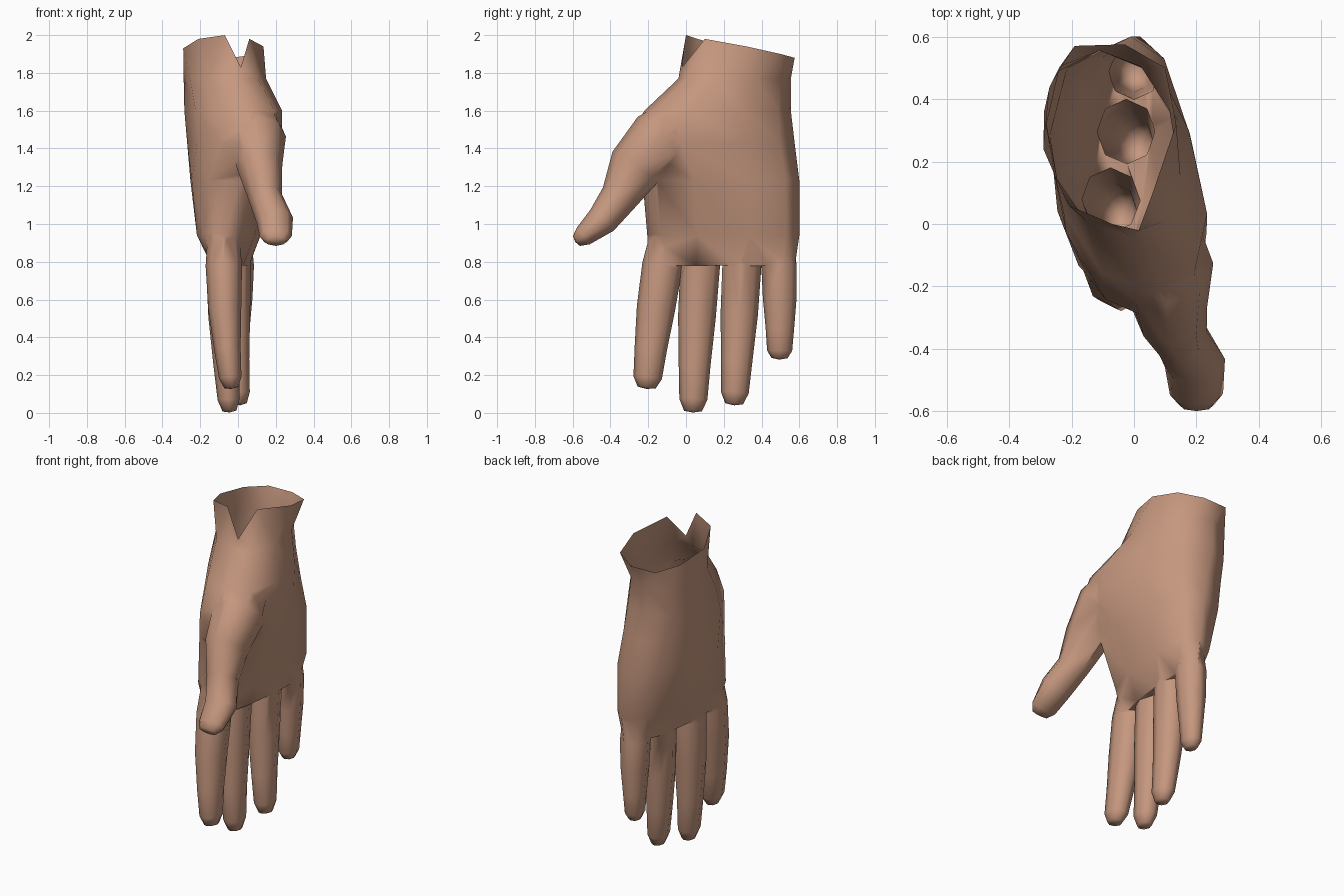
import bpy, bmesh, math
from mathutils import Vector

if "Cube" in bpy.data.objects:
    bpy.data.objects.remove(bpy.data.objects["Cube"])

skin = bpy.data.materials.new("skin")
skin.diffuse_color = (0.56, 0.31, 0.21, 1)
skin.use_nodes = True
skin.node_tree.nodes["Principled BSDF"].inputs["Base Color"].default_value = skin.diffuse_color


def loft(name, rings, start_tip, end_tip):
    """Skin a list of equal rings, closing both ends with fans."""
    bm = bmesh.new()
    vr = [[bm.verts.new(p) for p in r] for r in rings]
    n = len(vr[0])
    for a, b in zip(vr, vr[1:]):
        for i in range(n):
            j = (i + 1) % n
            bm.faces.new((a[i], a[j], b[j], b[i]))
    for ring, tip in ((vr[0], start_tip), (vr[-1], end_tip)):
        c = bm.verts.new(tip)
        for i in range(n):
            bm.faces.new((ring[i], ring[(i + 1) % n], c))
    bmesh.ops.recalc_face_normals(bm, faces=bm.faces)
    me = bpy.data.meshes.new(name)
    bm.to_mesh(me)
    bm.free()
    me.materials.append(skin)
    ob = bpy.data.objects.new(name, me)
    bpy.context.collection.objects.link(ob)
    return ob


def tube(name, path, sides=8):
    """Digit along a path of (x, y, z, radius across x, radius in the hand plane)."""
    pts = [Vector(p[:3]) for p in path]
    rings = []
    for i, p in enumerate(path):
        t = (pts[min(i + 1, len(pts) - 1)] - pts[max(i - 1, 0)]).normalized()
        u = Vector((1, 0, 0))
        u = (u - t * u.dot(t)).normalized()
        v = t.cross(u)
        rings.append([pts[i] + u * p[3] * math.cos(a) + v * p[4] * math.sin(a)
                      for a in (math.tau * k / sides for k in range(sides))])
    end = pts[-1] + (pts[-1] - pts[-2]).normalized() * 0.008
    return loft(name, rings, pts[0], end)


def finger(root_x, tip_x, root_y, mid_y, tip_y, tip_z, r):
    """Finger path bending from the knuckle to the tip, with a shared taper."""
    path = []
    for t, s in ((-.3, .85), (0, 1.02), (.35, .97), (.68, .82), (.92, .72), (1, .46)):
        y = (root_y * (1 - t) * (1 - 2 * t) + mid_y * 4 * t * (1 - t)
             + tip_y * t * (2 * t - 1))
        x = root_x + (tip_x - root_x) * t * abs(t)
        path.append((x, y, .78 + (tip_z - .78) * t, (.9 - .12 * max(t, 0)) * r * s, r * s))
    return path


# Torn wrist rim with a notch at the front
rim = [(.015, -.02, 1.83), (.06, .1, 1.98), (.135, .32, 1.94), (.1, .5, 1.9),
       (-.03, .575, 1.88), (-.19, .57, 1.88), (-.27, .44, 1.9), (-.29, .24, 1.93),
       (-.21, .06, 1.98), (-.07, 0, 2)]

# Palm sections: z, front y, back y, x at front, x at back, palm depth, back depth
sections = [(1.77, -.04, .555, -.01, -.11, .2, .22),
            (1.6, -.22, .555, .06, -.11, .24, .24),
            (1.43, -.32, .575, .09, -.06, .2, .27),
            (1.23, -.23, .6, .01, -.01, .17, .26),
            (.94, -.205, .6, -.07, .02, .135, .185),
            (.78, -.2, .58, -.075, .02, .075, .1)]
rings = [rim]
for z, y0, y1, x0, x1, hp, hb in sections:
    ring = []
    for k in range(10):
        a = math.tau * k / 10
        c, s = math.cos(a), math.sin(a)
        c = math.copysign(abs(c) ** 0.9, c)
        s = math.copysign(abs(s) ** 0.9, s)
        f = (1 - c) / 2
        ring.append((x0 + (x1 - x0) * f + s * (hp if s > 0 else hb), y0 + (y1 - y0) * f, z))
    rings.append(ring)
cap = Vector((-.07, .28, 1.95))
hand = loft("hand", rings, cap, (-.02, .19, .785))

# Fingers and thumb
thumb = [(.06, .03, 1.59, .13, .12), (.105, -.14, 1.45, .15, .165),
         (.115, -.27, 1.3, .12, .145), (.145, -.355, 1.14, .09, .1),
         (.195, -.445, 1.02, .098, .083), (.2, -.545, .935, .085, .055),
         (.2, -.58, .91, .055, .032)]
digits = {
    "index_finger": finger(-.075, -.035, -.125, -.172, -.208, .135, .105),
    "middle_finger": finger(-.075, -.045, .075, .052, .037, .01, .103),
    "ring_finger": finger(-.025, .01, .295, .276, .255, .048, .102),
    "little_finger": finger(0, .0, .492, .497, .495, .29, .092),
    "thumb": thumb,
}
bpy.context.view_layer.objects.active = hand
for name, path in digits.items():
    part = tube(name, path)
    m = hand.modifiers.new(name, 'BOOLEAN')
    m.operation, m.solver, m.object = 'UNION', 'EXACT', part
    bpy.ops.object.modifier_apply(modifier=m.name)
    bpy.data.objects.remove(part)

# Open the wrist so the hand is a hollow shell, and tidy the joins
bm = bmesh.new()
bm.from_mesh(hand.data)
bmesh.ops.delete(bm, geom=[min(bm.verts, key=lambda v: (v.co - cap).length)], context='VERTS')
bmesh.ops.remove_doubles(bm, verts=bm.verts, dist=0.008)
bmesh.ops.triangulate(bm, faces=[f for f in bm.faces if len(f.verts) > 4])
bm.to_mesh(hand.data)
bm.free()
hand.select_set(True)
bpy.ops.object.shade_smooth_by_angle(angle=math.radians(80))
